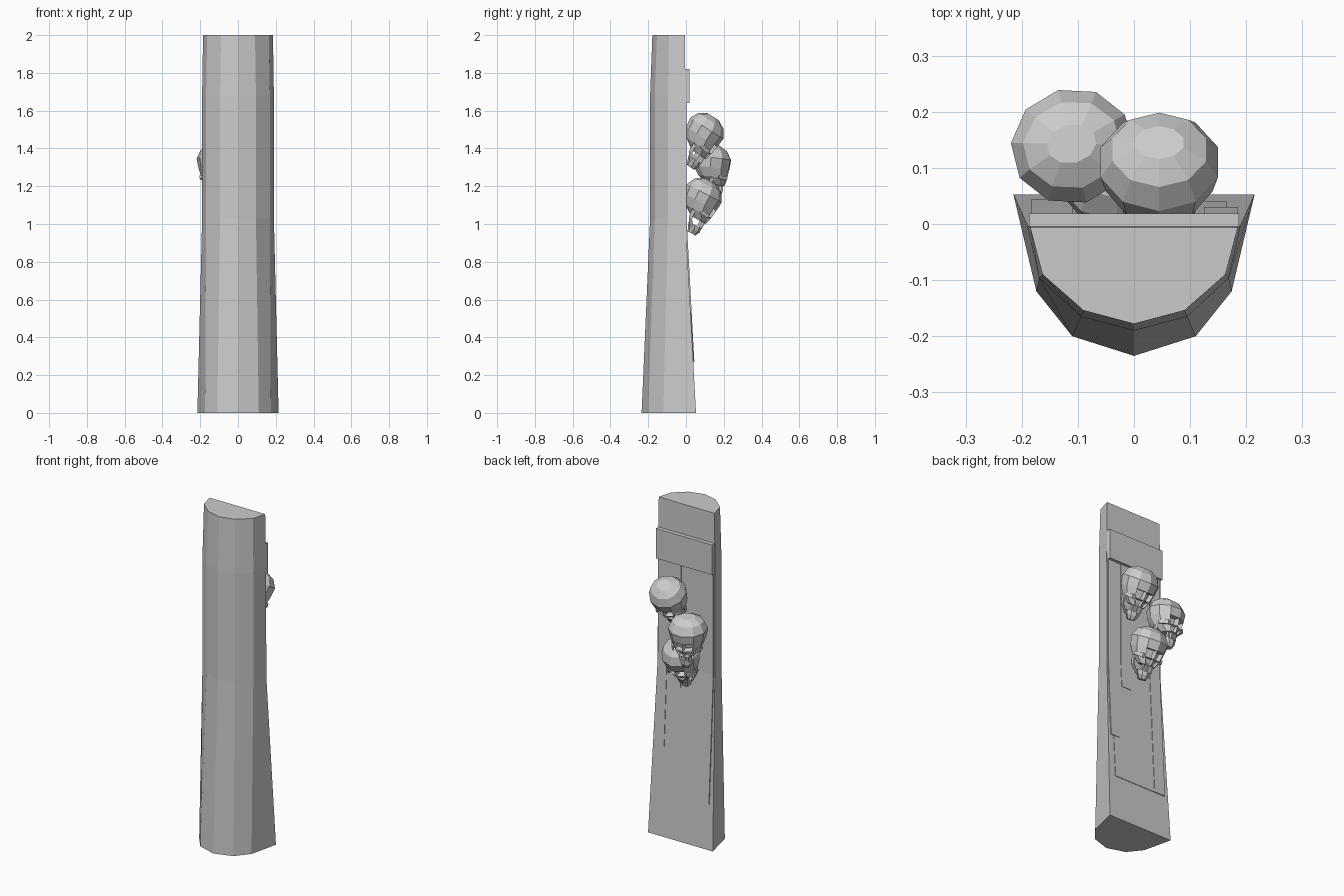
import bpy, bmesh, math
from mathutils import Matrix, Euler, Vector

if "Cube" in bpy.data.objects:
    bpy.data.objects.remove(bpy.data.objects["Cube"])

stone = bpy.data.materials.new("stone grey")
stone.diffuse_color = (0.6, 0.6, 0.6, 1)
stone.use_nodes = True
stone.node_tree.nodes["Principled BSDF"].inputs["Base Color"].default_value = stone.diffuse_color


def finish(bm, name):
    bmesh.ops.recalc_face_normals(bm, faces=bm.faces)
    me = bpy.data.meshes.new(name)
    bm.to_mesh(me)
    bm.free()
    me.materials.append(stone)
    ob = bpy.data.objects.new(name, me)
    bpy.context.collection.objects.link(ob)
    return ob


def loft(bm, rings):
    """Bridge equal-length rings of points and cap both ends."""
    vs = [[bm.verts.new(p) for p in r] for r in rings]
    n = len(vs[0])
    rows = []
    for a, b in zip(vs, vs[1:]):
        rows.append([bm.faces.new((a[i], a[(i + 1) % n], b[(i + 1) % n], b[i]))
                     for i in range(n)])
    bm.faces.new(vs[0][::-1])
    bm.faces.new(vs[-1])
    return rows


# Tapered half-round post: z and the right half of its section
SECTIONS = [
    (0.0, [(0.215, 0.053), (0.174, -0.12), (0.11, -0.2), (0, -0.235)]),
    (1.03, [(0.19, -0.003), (0.169, -0.096), (0.095, -0.165), (0, -0.19)]),
    (1.68, [(0.19, -0.004), (0.169, -0.096), (0.095, -0.165), (0, -0.19)]),
    (2.0, [(0.185, -0.006), (0.163, -0.09), (0.09, -0.154), (0, -0.178)]),
]
bm = bmesh.new()
loft(bm, [[(x, y, z) for x, y in half] + [(-x, y, z) for x, y in half[-2::-1]]
          for z, half in SECTIONS])
finish(bm, "post")


def back_y(z):
    return -0.003 + 0.056 * max(0, 1 - z / 1.03)


# Hanging straps and panel that follow the back of the post
def strap(name, x0, x1, z0, z1, t):
    bm = bmesh.new()
    rings = []
    for z in (z0, 1.03, z1):
        y = back_y(z)
        rings.append([(x0, y - 0.01, z), (x1, y - 0.01, z), (x1, y + t, z), (x0, y + t, z)])
    loft(bm, rings)
    finish(bm, name)


strap("back_panel", -0.115, 0.165, 0.27, 1.65, 0.003)
strap("long_strap", -0.183, -0.11, 0.27, 1.65, 0.006)
strap("side_strap", 0.125, 0.185, 0.53, 1.65, 0.006)
strap("short_strap", 0.03, 0.095, 0.87, 1.65, 0.006)

# Cross band
bm = bmesh.new()
bmesh.ops.create_cube(bm, size=1, matrix=Matrix.Translation((0, 0.006, 1.73))
                      @ Matrix.Diagonal((0.374, 0.026, 0.18, 1)))
finish(bm, "cross_band")


# Skull facing +y: z, half width, front y, back y
CRANIUM = [(-0.1, 0.05, 0.088, 0.0), (-0.06, 0.082, 0.098, -0.06),
           (-0.012, 0.1, 0.104, -0.092), (0.04, 0.11, 0.108, -0.1),
           (0.085, 0.088, 0.08, -0.078), (0.11, 0.045, 0.035, -0.035)]
JAW = [(-0.18, 0.022, 0.068, 0.02), (-0.155, 0.036, 0.08, 0.01),
       (-0.132, 0.042, 0.078, 0.0)]


def oval(z, w, yf, yb, n=10):
    c, d = (yf + yb) / 2, (yf - yb) / 2
    return [(w * math.sin(math.tau * i / n), c + d * math.cos(math.tau * i / n), z)
            for i in range(n)]


def skull(name, loc, tilt, yaw):
    bm = bmesh.new()
    rows = loft(bm, [oval(*r) for r in CRANIUM])
    # eye sockets: the two front faces either side of the nose ridge
    for f in (rows[1][0], rows[1][-1]):
        bmesh.ops.inset_individual(bm, faces=[f], thickness=0.008, depth=0)
        bmesh.ops.translate(bm, verts=f.verts, vec=(0, -0.035, 0))
    # nose hollow below the brow
    for f in (rows[0][0], rows[0][-1]):
        bmesh.ops.inset_individual(bm, faces=[f], thickness=0.011, depth=0)
        bmesh.ops.translate(bm, verts=f.verts, vec=(0, -0.012, 0))
    loft(bm, [oval(*r, n=8) for r in JAW])
    # upper and lower teeth
    for i in range(-2, 3):
        for z, h in ((-0.108, 0.022), (-0.126, 0.018)):
            y = 0.074 - 0.004 * i * i
            bmesh.ops.create_cube(bm, size=1, matrix=Matrix.Translation((0.0145 * i, y, z))
                                  @ Matrix.Diagonal((0.012, 0.014, h, 1)))
    # jaw hinges and cheekbones
    for s in (-1, 1):
        loft(bm, [[(s * (x + dx), y + dy, z) for dx, dy in ((0, -.01), (.008, -.01), (.008, .01), (0, .01))]
                  for x, y, z in ((0.028, 0.03, -0.155), (0.054, 0.0, -0.11), (0.066, -0.005, -0.05))])
        loft(bm, [[(s * x, y, z + dz), (s * (x + .012), y, z + dz), (s * (x + .012), y, z - dz),
                   (s * x, y, z - dz)] for x, y, dz in ((0.056, 0.082, 0.012), (0.08, 0.03, 0.007))
                  for z in (-0.058,)])
    ob = finish(bm, name)
    ob.data.transform(Matrix.Translation(loc)
                      @ Euler((math.radians(tilt), 0, math.radians(yaw))).to_matrix().to_4x4())


skull("upper_skull", (0.045, 0.085, 1.475), -33, 0)
skull("middle_skull", (-0.108, 0.13, 1.31), -7, 14)
skull("lower_skull", (-0.03, 0.075, 1.13), -28, 0)
